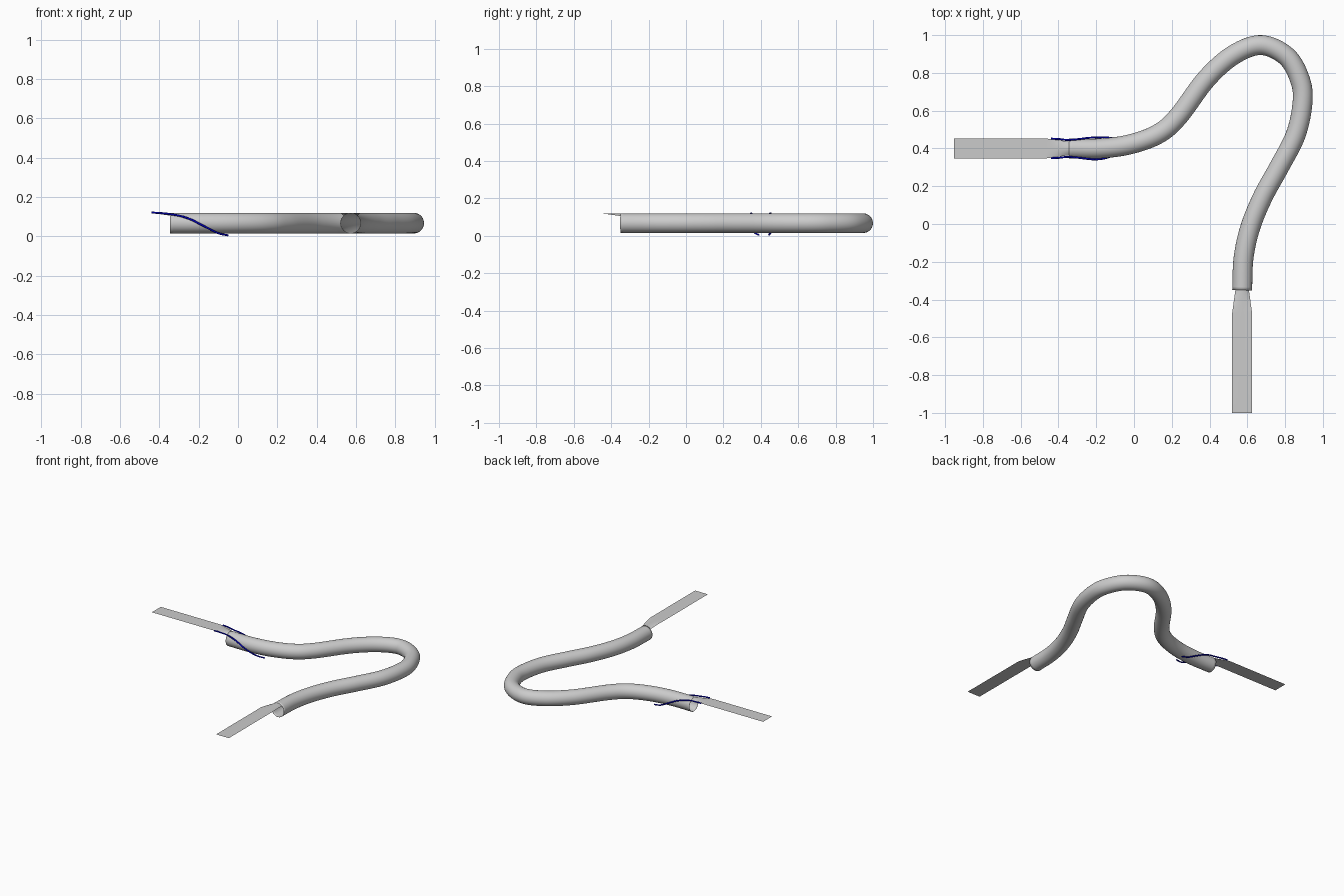
import bpy, bmesh, math
from mathutils import Vector

if "Cube" in bpy.data.objects:
    bpy.data.objects.remove(bpy.data.objects["Cube"])


def material(name, rgb):
    m = bpy.data.materials.new(name)
    m.diffuse_color = (*rgb, 1)
    m.use_nodes = True
    m.node_tree.nodes["Principled BSDF"].inputs["Base Color"].default_value = m.diffuse_color
    return m


grey = material("light grey", (0.6, 0.6, 0.6))
blue = material("deep blue", (0.0, 0.0, 0.6))

R, ZC = 0.0525, 0.0675          # tube radius and centre height


def catmull(pts, n):
    """Smooth path through all points."""
    p = [Vector(q) for q in pts]
    p = [2 * p[0] - p[1]] + p + [2 * p[-1] - p[-2]]
    out = []
    for i in range(1, len(p) - 2):
        a, b, c, d = p[i - 1:i + 3]
        for k in range(n):
            t = k / n
            out.append(0.5 * (2 * b + (c - a) * t + (2 * a - 5 * b + 4 * c - d) * t * t
                              + (3 * b - a - 3 * c + d) * t ** 3))
    return out + [p[-2]]


def grid_object(name, rows, mat, wrap=False, face_up=False):
    """Mesh from rows of points, joined by quads."""
    bm = bmesh.new()
    vs = [[bm.verts.new(p) for p in r] for r in rows]
    n = len(rows[0])
    for a, b in zip(vs, vs[1:]):
        for j in range(n if wrap else n - 1):
            k = (j + 1) % n
            bm.faces.new((a[j], a[k], b[k], b[j]))
    bm.normal_update()
    if face_up:
        for f in bm.faces:
            if f.normal.z < 0:
                f.normal_flip()
    for f in bm.faces:
        f.smooth = True
    me = bpy.data.meshes.new(name)
    bm.to_mesh(me)
    bm.free()
    me.materials.append(mat)
    ob = bpy.data.objects.new(name, me)
    bpy.context.collection.objects.link(ob)
    return ob


def sweep(path, radius, sides):
    rows = []
    for i, c in enumerate(path):
        t = (path[min(i + 1, len(path) - 1)] - path[max(i - 1, 0)]).normalized()
        side = Vector((0, 0, 1)).cross(t).normalized()
        up = t.cross(side)
        rows.append([c + radius * (math.cos(a) * side + math.sin(a) * up)
                     for a in (2 * math.pi * k / sides for k in range(sides))])
    return rows


# winding tube, open at both ends
plan = [(-0.345, 0.40), (-0.18, 0.40), (-0.02, 0.422), (0.13, 0.478), (0.235, 0.57),
        (0.385, 0.77), (0.53, 0.897), (0.675, 0.947), (0.81, 0.885), (0.88, 0.76),
        (0.892, 0.64), (0.855, 0.47), (0.765, 0.295), (0.68, 0.14), (0.615, -0.02),
        (0.58, -0.18), (0.5725, -0.35)]
centre = catmull([(x, y, ZC) for x, y in plan], 10)
tube = grid_object("winding_tube", sweep(centre, R, 40), grey, wrap=True)
wall = tube.modifiers.new("thin wall", "SOLIDIFY")
wall.thickness = 0.002
wall.offset = -1


# flat strips that curl onto the top of each tube end
def strip(name, origin, out, length):
    o, d = Vector((*origin, ZC + R)), Vector((*out, 0))
    side = Vector((0, 0, 1)).cross(d)
    rows = []
    for i in range(13):
        u = min(i / 11, 1)                  # 0 at the tube, 1 where it is flat
        dist = 0.12 * u if i < 12 else length
        half = 0.036 + (0.0525 - 0.036) * u
        drop = 0.0145 * (1 - u) ** 1.3
        rows.append([o + d * dist + side * half * s - Vector((0, 0, drop * s * s))
                     for s in (j / 5 - 1 for j in range(11))])
    grid_object(name, rows, grey, face_up=True)


strip("left_flat_strip", (-0.345, 0.40), (-1, 0), 0.607)
strip("front_flat_strip", (0.5725, -0.35), (0, -1), 0.65)

# blue seams running from the strip edges round to the underside of the tube
seam = [(-0.44, 0.052, 0.121), (-0.40, 0.050, 0.119), (-0.35, 0.045, 0.114),
        (-0.29, 0.050, 0.103), (-0.24, 0.056, 0.086), (-0.20, 0.058, 0.066),
        (-0.15, 0.055, 0.040), (-0.10, 0.042, 0.016), (-0.05, 0.028, 0.005)]


def centre_y(x):
    return 0.40 + 0.016 * max(0, (x + 0.18) / 0.13)


for label, s in (("back", 1), ("front", -1)):
    path = catmull([(x, centre_y(x) + s * w, z) for x, w, z in seam], 6)
    grid_object(label + "_blue_seam", sweep(path, 0.005, 8), blue, wrap=True)
